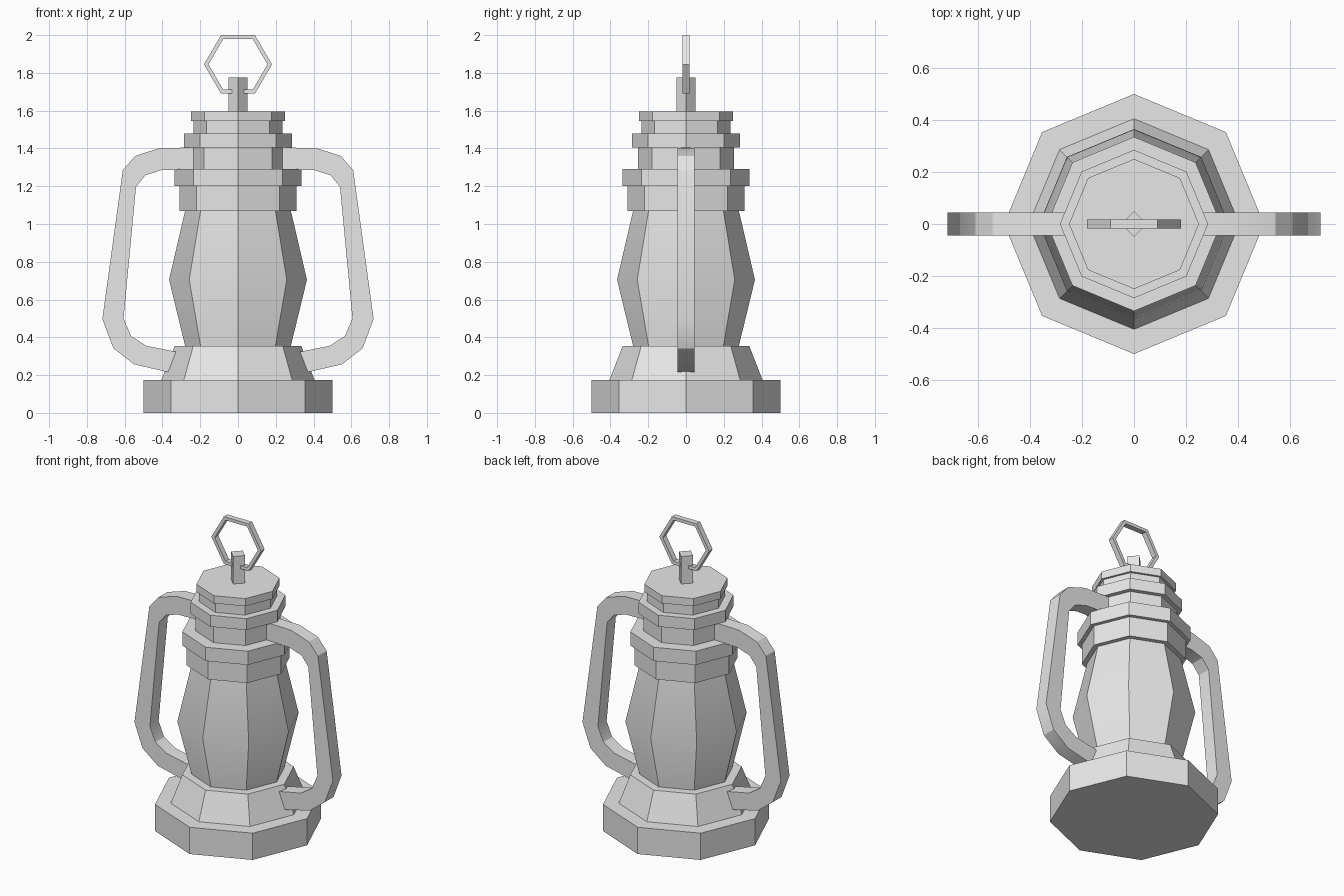
import bpy, bmesh, math

cube = bpy.data.objects.get("Cube")
if cube:
    bpy.data.objects.remove(cube, do_unlink=True)

grey = bpy.data.materials.new("grey_metal")
grey.use_nodes = True
colour = (0.8, 0.8, 0.8, 1)
grey.diffuse_color = colour
grey.node_tree.nodes["Principled BSDF"].inputs["Base Color"].default_value = colour


def finish(name, bm):
    bmesh.ops.recalc_face_normals(bm, faces=bm.faces)
    mesh = bpy.data.meshes.new(name)
    bm.to_mesh(mesh)
    bm.free()
    obj = bpy.data.objects.new(name, mesh)
    bpy.context.collection.objects.link(obj)
    mesh.materials.append(grey)
    bpy.ops.object.select_all(action='DESELECT')
    obj.select_set(True)
    bpy.context.view_layer.objects.active = obj
    bpy.ops.object.shade_smooth_by_angle(angle=math.radians(30))
    return obj


def lathe(name, profile, sides=8):
    """Faceted turned part with capped ends and corners on the axes."""
    bm = bmesh.new()
    rings = []
    for r, z in profile:
        angles = [math.tau * i / sides for i in range(sides)]
        rings.append([bm.verts.new((r * math.cos(a), r * math.sin(a), z)) for a in angles])
    for low, high in zip(rings, rings[1:]):
        for i in range(sides):
            j = (i + 1) % sides
            bm.faces.new((low[i], low[j], high[j], high[i]))
    bm.faces.new(rings[0])
    bm.faces.new(rings[-1])
    return finish(name, bm)


def strip(name, outer, inner, half, side=1, closed=False):
    """Flat bar between two outlines in the xz plane, with thickness along y."""
    bm = bmesh.new()
    loops = []
    for (ox, oz), (ix, iz) in zip(outer, inner):
        corners = ((ox, -half, oz), (ox, half, oz), (ix, half, iz), (ix, -half, iz))
        loops.append([bm.verts.new((side * x, y, z)) for x, y, z in corners])
    pairs = list(zip(loops, loops[1:]))
    if closed:
        pairs.append((loops[-1], loops[0]))
    else:
        bm.faces.new(loops[0])
        bm.faces.new(loops[-1])
    for a, b in pairs:
        for i in range(4):
            j = (i + 1) % 4
            bm.faces.new((a[i], a[j], b[j], b[i]))
    return finish(name, bm)


# Body
lathe("base", [(0.5, 0), (0.5, 0.175), (0.405, 0.175), (0.335, 0.355)])
lathe("glass_chimney", [(0.28, 0.34), (0.28, 0.355), (0.365, 0.705), (0.28, 1.07), (0.28, 1.08)])

# Stepped collars and cap
tiers = [(0.31, 1.07), (0.335, 1.20), (0.255, 1.29), (0.285, 1.405), (0.235, 1.48), (0.25, 1.545)]
tops = [z for _, z in tiers[1:]] + [1.595]
profile = []
for (radius, bottom), top in zip(tiers, tops):
    profile += [(radius, bottom), (radius, top)]
lathe("stepped_cap", profile)
lathe("ring_post", [(0.05, 1.58), (0.05, 1.775)], 4)


# Hexagonal hanging ring
def hexagon(r, rz):
    return [(r * math.cos(i * math.pi / 3), 1.845 + rz * math.sin(i * math.pi / 3)) for i in range(6)]


strip("hanging_ring", hexagon(0.18, 0.179), hexagon(0.156, 0.155), 0.018, closed=True)

# Side handles
outer = [(0.22, 1.405), (0.415, 1.402), (0.545, 1.36), (0.61, 1.285),
         (0.718, 0.497), (0.66, 0.342), (0.55, 0.257), (0.28, 0.195)]
inner = [(0.22, 1.29), (0.405, 1.285), (0.49, 1.258), (0.54, 1.197),
         (0.606, 0.5), (0.566, 0.407), (0.485, 0.355), (0.28, 0.314)]
for side, label in ((1, "left"), (-1, "right")):
    strip(label + "_handle", outer, inner, 0.045, side)
